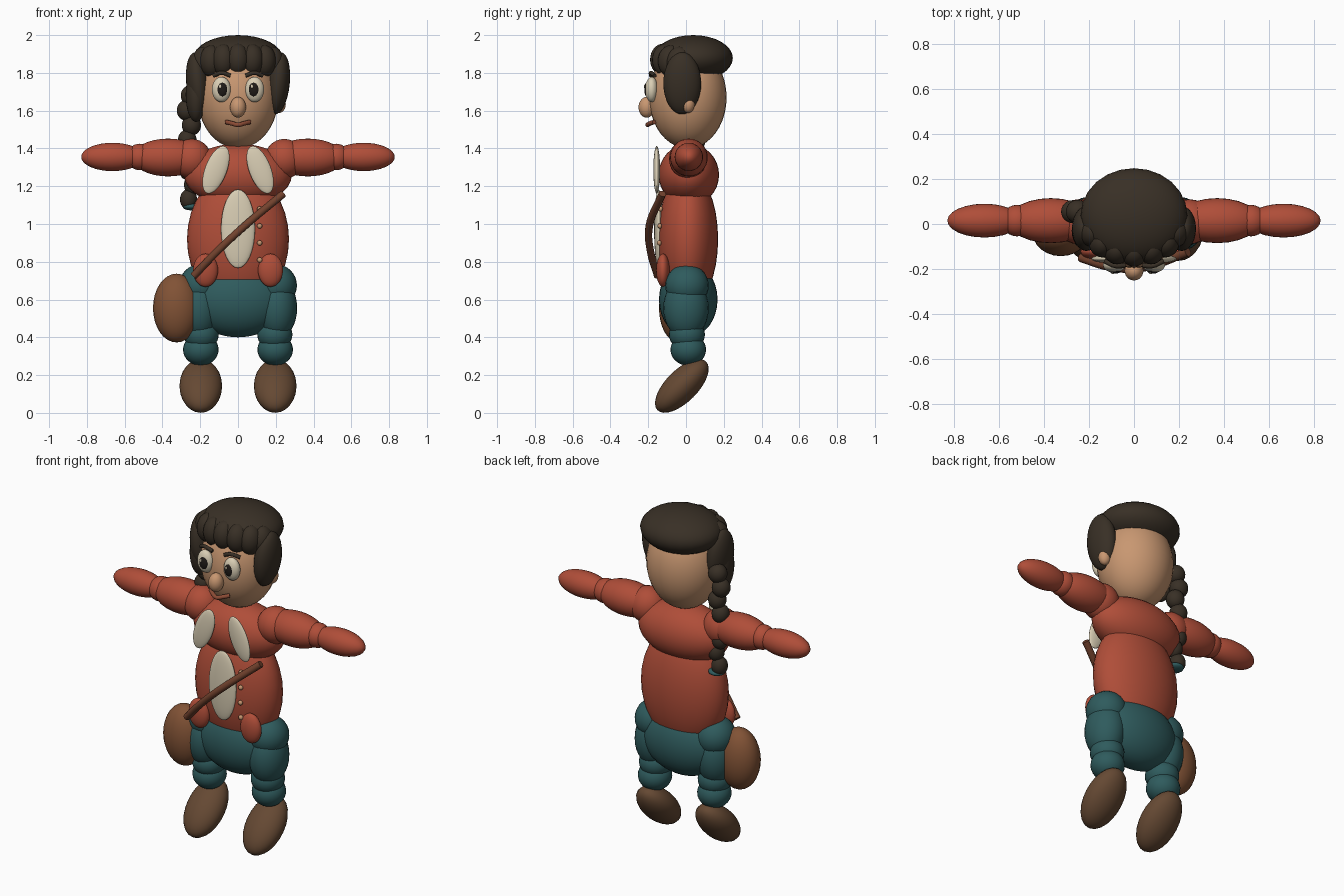
import bpy
from math import radians, cos, sin

if "Cube" in bpy.data.objects:
    bpy.data.objects.remove(bpy.data.objects["Cube"])


def mat(name, r, g, b):
    m = bpy.data.materials.new(name)
    m.diffuse_color = (r, g, b, 1)
    m.use_nodes = True
    m.node_tree.nodes["Principled BSDF"].inputs["Base Color"].default_value = m.diffuse_color
    return m


RED = mat("shirt_red", .43, .075, .04)
TEAL = mat("trouser_teal", .028, .105, .11)
SKIN = mat("skin_tan", .58, .31, .165)
HAIR = mat("hair_dark_brown", .04, .029, .019)
CREAM = mat("cream", .70, .62, .46)
BOOT = mat("boot_brown", .13, .066, .033)
BAG = mat("bag_brown", .22, .085, .036)
STRAP = mat("strap_brown", .17, .055, .027)
LIP = mat("lip_brown", .26, .07, .035)
BLACK = mat("pupil_black", .014, .011, .009)


def blob(name, loc, size, material, rot=(0, 0, 0), seg=24, rings=16):
    """Smooth ellipsoid with the given centre and half sizes."""
    bpy.ops.mesh.primitive_uv_sphere_add(segments=seg, ring_count=rings, radius=1,
                                         location=loc, rotation=[radians(a) for a in rot])
    ob = bpy.context.object
    ob.name = name
    ob.scale = size
    ob.data.materials.append(material)
    bpy.ops.object.shade_smooth()
    return ob


def pair(name, loc, size, material, rot=(0, 0, 0), **kw):
    """Mirrored left and right ellipsoids."""
    for s, side in ((1, "left"), (-1, "right")):
        blob(f"{side}_{name}", (s * loc[0], loc[1], loc[2]), size, material,
             (rot[0], s * rot[1], s * rot[2]), **kw)


def tube(name, points, radius, material):
    """Round tube along a smooth path."""
    cu = bpy.data.curves.new(name, 'CURVE')
    cu.dimensions = '3D'
    cu.bevel_depth = radius
    cu.bevel_resolution = 3
    cu.resolution_u = 8
    cu.use_fill_caps = True
    sp = cu.splines.new('BEZIER')
    sp.bezier_points.add(len(points) - 1)
    for bp, p in zip(sp.bezier_points, points):
        bp.co = p
        bp.handle_left_type = bp.handle_right_type = 'AUTO'
    cu.materials.append(material)
    ob = bpy.data.objects.new(name, cu)
    bpy.context.collection.objects.link(ob)
    return ob


# Torso and hips
blob("chest", (0, .015, 1.26), (.285, .16, .165), RED, seg=32)
blob("belly", (0, .01, .92), (.27, .16, .36), RED, seg=32)
blob("hips", (0, .012, .60), (.26, .155, .20), TEAL, seg=32)

# Arms
pair("shoulder", (.245, .01, 1.345), (.105, .1, .105), RED)
pair("upper_arm", (.37, .015, 1.352), (.19, .1, .1), RED)
pair("elbow", (.52, .015, 1.355), (.07, .07, .07), RED)
pair("forearm", (.665, .015, 1.355), (.165, .075, .075), RED)

# Legs and boots
pair("hip_joint", (.2, .005, .675), (.112, .115, .112), TEAL)
pair("thigh", (.205, 0, .555), (.108, .12, .165), TEAL)
pair("knee", (.195, .005, .415), (.093, .095, .085), TEAL)
pair("shin", (.197, .012, .335), (.094, .094, .085), TEAL)
pair("boot", (.197, -.022, .1425), (.113, .182, .085), BOOT, (45, 0, 0))

# Shirt details
pair("collar", (.117, -.155, 1.287), (.058, .018, .133), CREAM, (0, -21, 0))
blob("shirt_front", (0, -.145, .975), (.09, .024, .208), CREAM)
pair("shirt_tail", (.172, -.122, .755), (.066, .036, .088), RED)
for i in range(4):
    blob(f"button_{i + 1}", (.115, -.142 + abs(i - 1.2) * .004, .81 + i * .09),
         (.014, .012, .014), SKIN, seg=12, rings=8)

# Shoulder bag
blob("bag", (-.325, -.04, .555), (.125, .103, .182), BAG)
tube("bag_strap", [(-.235, -.15, .725), (-.11, -.188, .855), (.03, -.195, .985),
                   (.24, -.125, 1.16)], .02, STRAP)

# Head, ears and nose
blob("head", (0, .01, 1.67), (.213, .205, .27), SKIN, seg=32, rings=20)
pair("ear", (.218, .012, 1.635), (.035, .034, .047), SKIN)
blob("nose", (0, -.208, 1.618), (.042, .043, .055), SKIN)

# Eyes, brows and mouth
pair("eye", (.088, -.182, 1.712), (.05, .034, .067), CREAM)
pair("pupil", (.084, -.207, 1.712), (.027, .014, .037), BLACK)
for s, side in ((1, "left"), (-1, "right")):
    blob(f"{side}_eye_glint", (s * .084 - .01, -.219, 1.728), (.007, .004, .01), CREAM,
         seg=10, rings=6)
    tube(f"{side}_brow", [(s * .04, -.185, 1.785), (s * .085, -.185, 1.80),
                          (s * .13, -.165, 1.785)], .011, HAIR)
tube("mouth", [(-.063, -.168, 1.54), (-.03, -.192, 1.532), (0, -.203, 1.525),
               (.03, -.192, 1.532), (.063, -.168, 1.54)], .012, LIP)

# Hair cap and side locks
blob("hair_cap", (0, .038, 1.878), (.237, .21, .122), HAIR, seg=24)
pair("side_lock", (.212, -.02, 1.745), (.062, .1, .165), HAIR, (0, 6, 0))
blob("right_long_lock", (-.222, -.03, 1.685), (.055, .08, .145), HAIR)

# Fringe: seven overlapping curls along the hairline
for i in range(7):
    a = radians((i - 3) * 23)
    blob(f"fringe_curl_{i + 1}", (.195 * sin(a), .015 - .135 * cos(a), 1.845 + .025 * cos(a)),
         (.062, .07, .085), HAIR)

# Braid hanging behind the shoulder, with its tie
for i in range(8):
    t = i / 7
    blob(f"braid_bead_{i + 1}", (-.262 + .012 * (-1) ** i + .012 * t, .055, 1.68 - .55 * t),
         (.053 - .008 * t, .052 - .006 * t, .055), HAIR)
blob("braid_tie", (-.245, .055, 1.092), (.048, .048, .02), TEAL)
